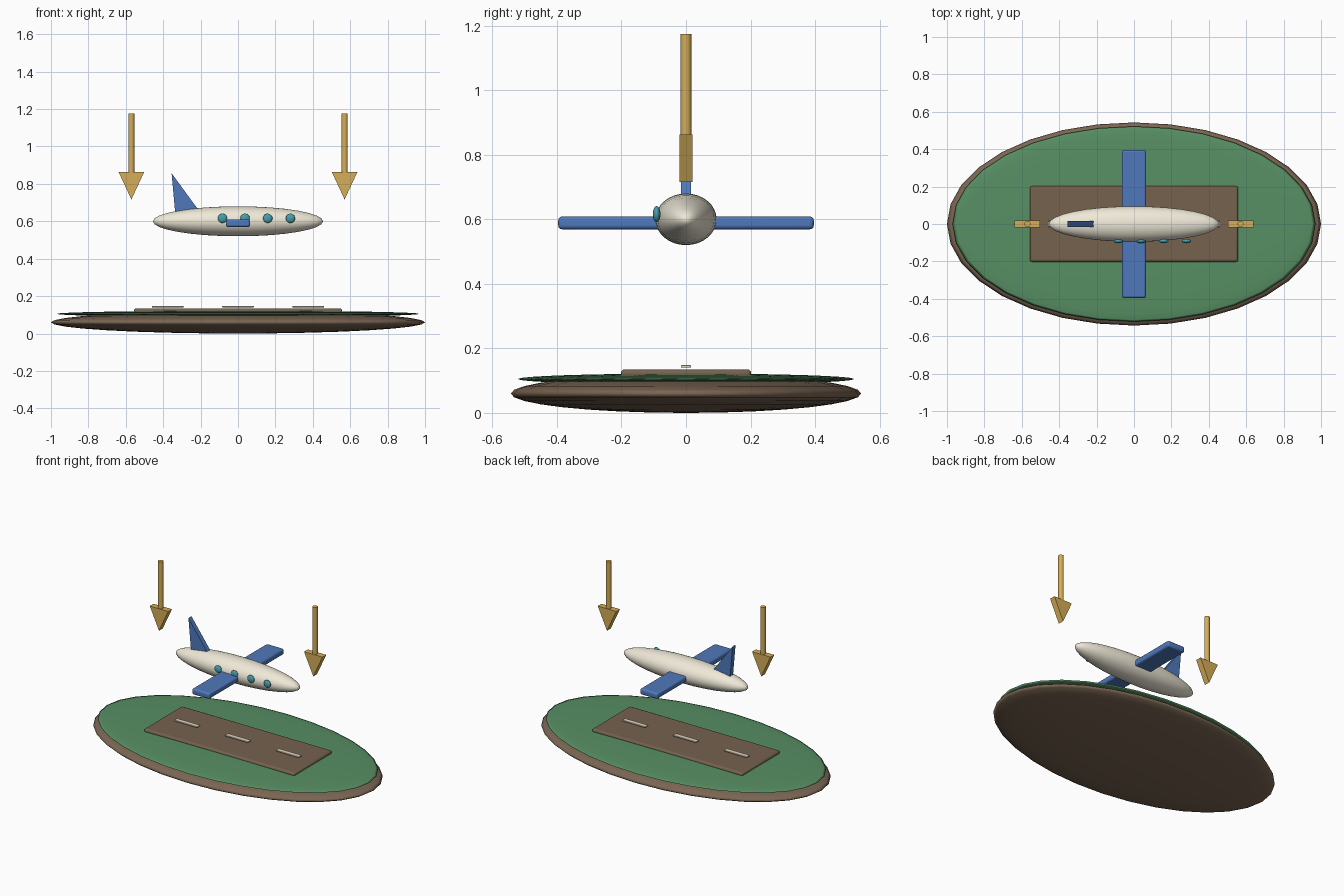
import bpy, bmesh
from math import pi
from mathutils import Matrix, Vector

if "Cube" in bpy.data.objects:
    bpy.data.objects.remove(bpy.data.objects["Cube"])


def material(name, rgb):
    m = bpy.data.materials.new(name)
    m.diffuse_color = [(c / 255) ** 2.2 for c in rgb] + [1]
    m.use_nodes = True
    m.node_tree.nodes["Principled BSDF"].inputs["Base Color"].default_value = m.diffuse_color
    return m


SOIL = material("soil", (122, 102, 84))
GRASS = material("grass", (88, 142, 100))
TARMAC = material("tarmac", (116, 98, 80))
CREAM = material("cream", (238, 232, 214))
PAINT = material("line_paint", (222, 210, 186))
BLUE = material("blue", (80, 120, 186))
TEAL = material("teal", (74, 156, 168))
GOLD = material("gold", (212, 172, 88))


def finish(name, bm, mat, angle=None, bevel=0):
    bmesh.ops.recalc_face_normals(bm, faces=bm.faces)
    me = bpy.data.meshes.new(name)
    bm.to_mesh(me)
    bm.free()
    me.materials.append(mat)
    ob = bpy.data.objects.new(name, me)
    bpy.context.collection.objects.link(ob)
    if bevel:
        mod = ob.modifiers.new("bevel", 'BEVEL')
        mod.width, mod.segments = bevel, 3
    if angle:
        bpy.ops.object.select_all(action='DESELECT')
        ob.select_set(True)
        bpy.context.view_layer.objects.active = ob
        bpy.ops.object.shade_smooth_by_angle(angle=angle)
    return ob


def ellipsoid(name, loc, radii, mat, seg=32, rings=16, along_x=False):
    bm = bmesh.new()
    bmesh.ops.create_uvsphere(bm, u_segments=seg, v_segments=rings, radius=1)
    if along_x:
        bmesh.ops.rotate(bm, verts=bm.verts, matrix=Matrix.Rotation(pi / 2, 3, 'Y'))
    bmesh.ops.scale(bm, verts=bm.verts, vec=Vector(radii))
    bmesh.ops.translate(bm, verts=bm.verts, vec=Vector(loc))
    return finish(name, bm, mat, angle=pi)


def box(name, loc, half, mat, bevel):
    bm = bmesh.new()
    bmesh.ops.create_cube(bm, size=2)
    bmesh.ops.scale(bm, verts=bm.verts, vec=Vector(half))
    bmesh.ops.translate(bm, verts=bm.verts, vec=Vector(loc))
    return finish(name, bm, mat, angle=pi / 6, bevel=bevel)


def plate(name, xz, half_y, mat):
    # flat outline in the XZ plane, extruded along y
    bm = bmesh.new()
    face = bm.faces.new([bm.verts.new((x, -half_y, z)) for x, z in xz])
    ext = bmesh.ops.extrude_face_region(bm, geom=[face])
    verts = [v for v in ext["geom"] if isinstance(v, bmesh.types.BMVert)]
    bmesh.ops.translate(bm, verts=verts, vec=(0, 2 * half_y, 0))
    return finish(name, bm, mat)


# island base and grass
ellipsoid("island_base", (0, 0, 0.06), (1, 0.543, 0.06), SOIL)
ellipsoid("grass_top", (0, 0, 0.105), (0.97, 0.522, 0.017), GRASS)

# runway with centre line dashes
box("runway", (0, 0, 0.121), (0.557, 0.202, 0.014), TARMAC, 0.012)
for i, x in enumerate((-0.375, 0, 0.375)):
    box(f"runway_dash_{i + 1}", (x, 0, 0.144), (0.085, 0.016, 0.004), PAINT, 0.003)

# aircraft
ellipsoid("fuselage", (0, 0, 0.6), (0.455, 0.095, 0.08), CREAM, along_x=True)
box("wing", (0, 0, 0.589), (0.065, 0.396, 0.02), BLUE, 0.012)
plate("tail_fin", [(-0.355, 0.857), (-0.335, 0.635), (-0.2, 0.645)], 0.016, BLUE)
for i in range(4):
    ellipsoid(f"window_{i + 1}", (-0.083 + 0.121 * i, -0.091, 0.616),
              (0.025, 0.012, 0.025), TEAL, 24, 12)

# downward arrows either side
for side, x in (("left", -0.57), ("right", 0.57)):
    bm = bmesh.new()
    bmesh.ops.create_cone(bm, cap_ends=True, segments=24, radius1=0.0165,
                          radius2=0.0165, depth=0.32,
                          matrix=Matrix.Translation((x, 0, 1.015)))
    finish(f"{side}_arrow_shaft", bm, GOLD, angle=pi / 6)
    plate(f"{side}_arrow_head", [(x - 0.068, 0.863), (x + 0.068, 0.863), (x, 0.716)],
          0.02, GOLD)
